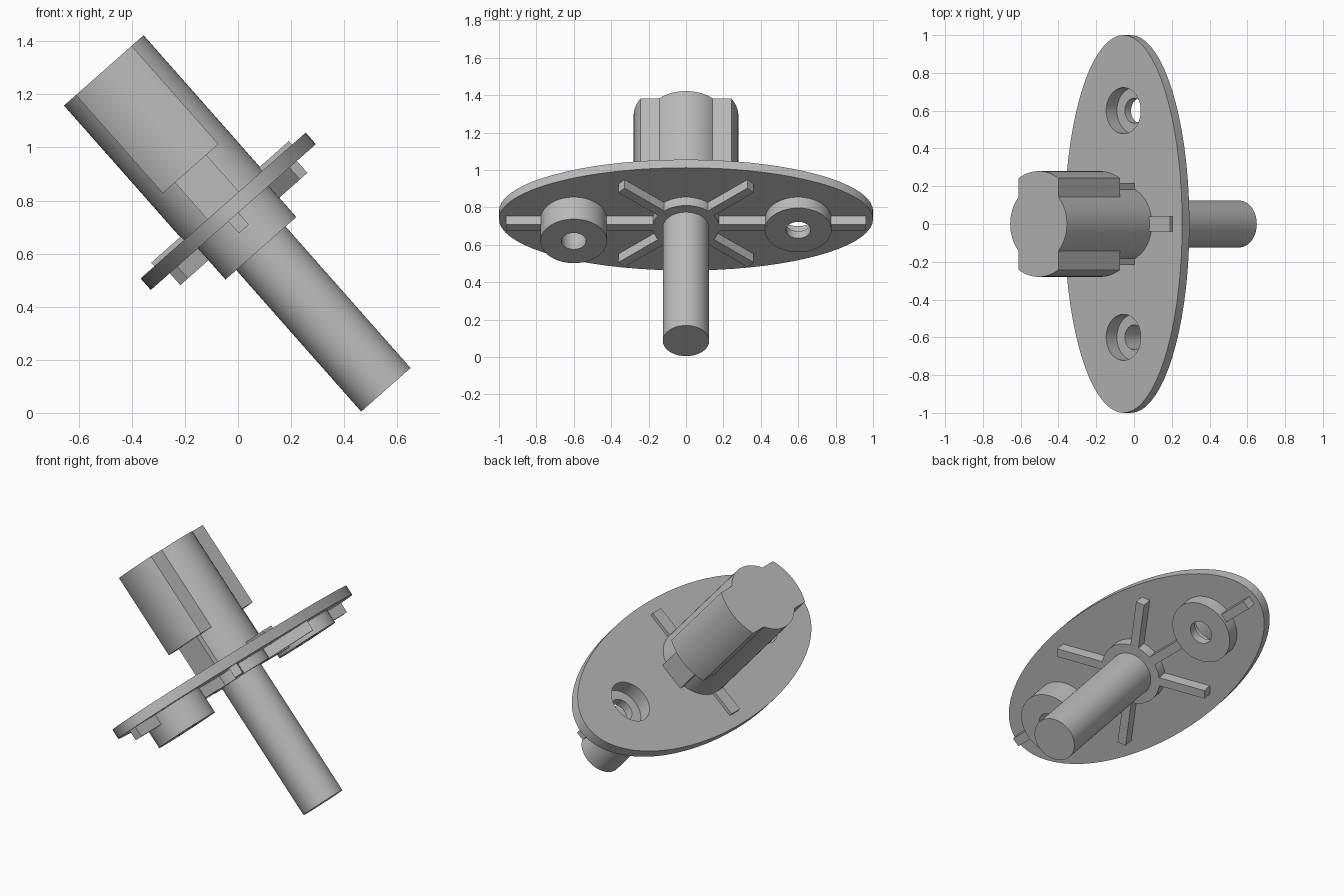
import bpy, math
from mathutils import Matrix

cube = bpy.data.objects.get("Cube")
if cube:
    bpy.data.objects.remove(cube, do_unlink=True)

# Parts are built upright along the shaft, then tilted into place
TILT = Matrix.Translation((0.557, 0, 0.087)) @ Matrix.Rotation(math.radians(-41.45), 4, 'Y')
PLATE_LOW, PLATE_TOP, END = 0.868, 0.926, 1.605
BARREL_R, WING_R, WING_HALF = 0.2, 0.28, 0.14

grey = bpy.data.materials.new("plain_grey")
grey.use_nodes = True
grey.diffuse_color = (0.5, 0.5, 0.5, 1)
grey.node_tree.nodes["Principled BSDF"].inputs["Base Color"].default_value = grey.diffuse_color


def finish(obj, name):
    obj.name = name
    obj.data.materials.clear()
    obj.data.materials.append(grey)
    return obj


def cylinder(name, radius, low, high, x=0, y=0, stretch=1, sides=64):
    bpy.ops.mesh.primitive_cylinder_add(vertices=sides, radius=radius, depth=high - low)
    obj = bpy.context.object
    obj.data.transform(Matrix.Translation((x, y, (low + high) / 2)) @ Matrix.Diagonal((stretch, 1, 1, 1)))
    return finish(obj, name)


def bar(name, start, stop, width, low, high, angle):
    # Straight bar running outward from the shaft at the given angle
    bpy.ops.mesh.primitive_cube_add(size=1)
    obj = bpy.context.object
    size = Matrix.Diagonal((stop - start, width, high - low, 1))
    move = Matrix.Translation(((start + stop) / 2, 0, (low + high) / 2))
    obj.data.transform(Matrix.Rotation(math.radians(angle), 4, 'Z') @ move @ size)
    return finish(obj, name)


def prism(name, outline, low, high):
    n = len(outline)
    verts = [(x, y, z) for z in (low, high) for x, y in outline]
    faces = [list(range(n))[::-1], list(range(n, 2 * n))]
    faces += [(i, (i + 1) % n, n + (i + 1) % n, n + i) for i in range(n)]
    mesh = bpy.data.meshes.new(name)
    mesh.from_pydata(verts, [], faces)
    obj = bpy.data.objects.new(name, mesh)
    bpy.context.collection.objects.link(obj)
    return finish(obj, name)


def boolean(obj, other, operation):
    bpy.context.view_layer.objects.active = obj
    mod = obj.modifiers.new("cut", 'BOOLEAN')
    mod.operation, mod.solver, mod.object = operation, 'EXACT', other
    bpy.ops.object.modifier_apply(modifier=mod.name)
    bpy.data.objects.remove(other, do_unlink=True)


def arc(radius, middle, half, steps=16):
    return [(radius * math.cos(middle + half * (2 * i / steps - 1)),
             radius * math.sin(middle + half * (2 * i / steps - 1))) for i in range(steps + 1)]


parts = []

# Oval plate with a shallow and a deep screw boss, both counterbored
plate = cylinder("oval_plate", 1, PLATE_LOW, PLATE_TOP, stretch=0.415, sides=72)
for y, bottom in ((0.6, 0.79), (-0.6, 0.711)):
    boolean(plate, cylinder("boss", 0.178, bottom, 0.9, y=y), 'UNION')
    boolean(plate, cylinder("bore", 0.122, 0.84, 1, y=y), 'DIFFERENCE')
    boolean(plate, cylinder("screw_hole", 0.066, 0.6, 1, y=y), 'DIFFERENCE')
parts.append(plate)

# Shaft and collar below the plate
parts.append(cylinder("shaft", 0.124, 0, 0.9))
parts.append(cylinder("collar", 0.178, 0.808, 0.88))

# Winged barrel: round body with a wide lobe on each side
body_half = math.asin(WING_HALF / BARREL_R)
wing_half = math.asin(WING_HALF / WING_R)
outline = []
for k in range(4):
    middle = k * math.pi / 2
    if k % 2:
        outline += arc(WING_R, middle, wing_half)
    else:
        outline += arc(BARREL_R, middle, math.pi / 2 - body_half)
parts.append(prism("winged_barrel", outline, 1.111, END))
parts.append(cylinder("barrel_neck", BARREL_R, 0.9, 1.111))

# Ribs: mirrored below the plate, plus side keys and top ribs
for angle in (90, 270):
    parts.append(bar("neck_key", 0.1, 0.216, 0.158, 0.9, 1.111, angle))
    parts.append(bar("inner_rib", 0.1, 0.45, 0.05, 0.808, 0.88, angle))
    parts.append(bar("outer_rib", 0.75, 0.962, 0.05, 0.808, 0.88, angle))
for angle in (49, 131, 229, 311):
    parts.append(bar("diagonal_rib", 0.1, 0.458, 0.05, 0.808, 0.88, angle))
for angle in (0, 180):
    parts.append(bar("top_rib", 0.1, 0.346, 0.078, 0.9, 0.944, angle))

for obj in parts:
    obj.data.transform(TILT)
    bpy.ops.object.select_all(action='DESELECT')
    obj.select_set(True)
    bpy.context.view_layer.objects.active = obj
    bpy.ops.object.shade_smooth_by_angle(angle=math.radians(30))
